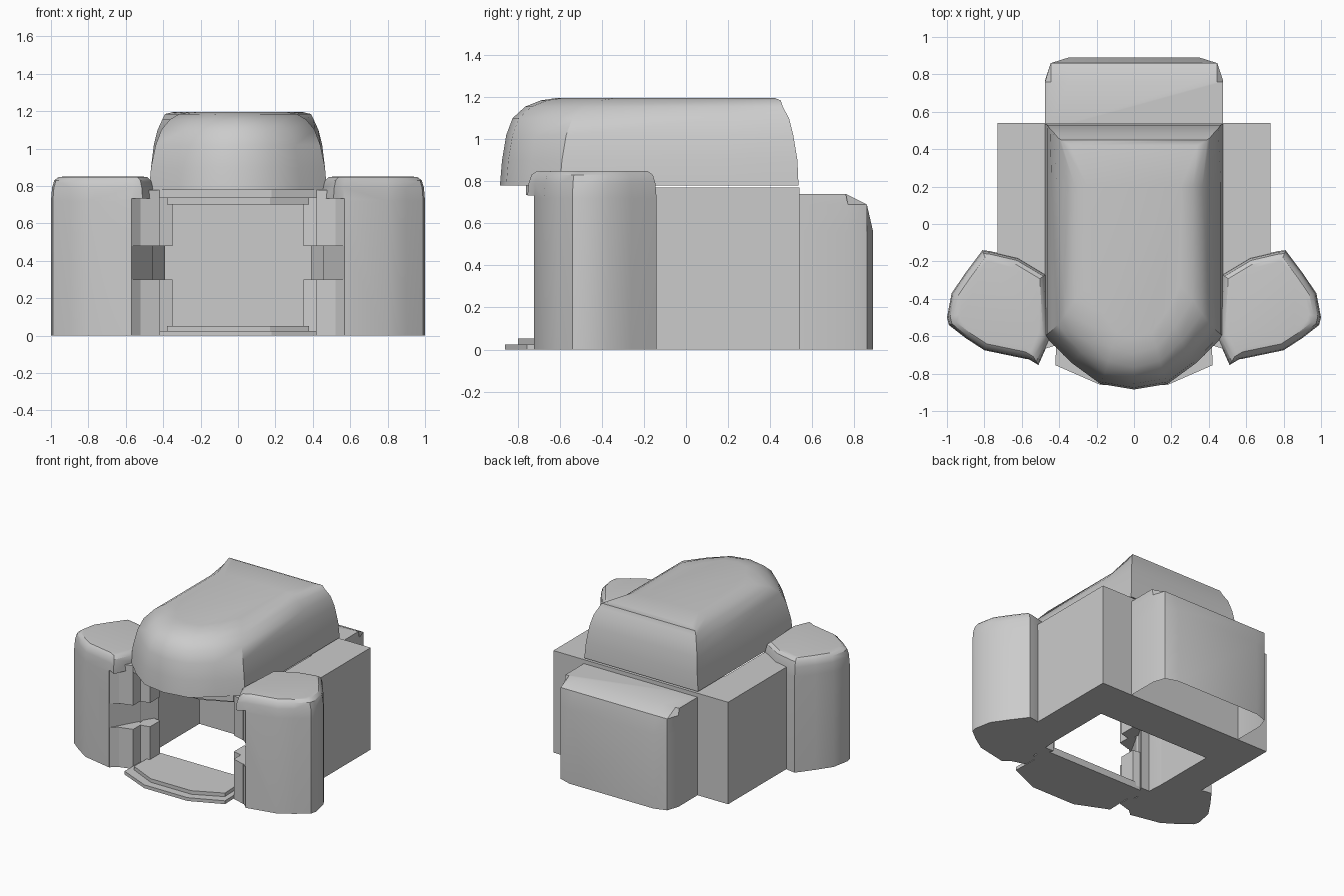
import bpy, bmesh

if "Cube" in bpy.data.objects:
    bpy.data.objects.remove(bpy.data.objects["Cube"])


def loft(name, rings, cap_bottom=True, cap_top=True, smooth=None):
    """Skin a stack of equal-length (x, y, z) rings into an object."""
    bm = bmesh.new()
    loops = [[bm.verts.new(p) for p in ring] for ring in rings]
    n = len(loops[0])
    for a, b in zip(loops, loops[1:]):
        for i in range(n):
            j = (i + 1) % n
            bm.faces.new((a[i], a[j], b[j], b[i]))
    if cap_bottom:
        bm.faces.new(loops[0][::-1])
    if cap_top:
        bm.faces.new(loops[-1])
    bmesh.ops.recalc_face_normals(bm, faces=bm.faces)
    me = bpy.data.meshes.new(name)
    bm.to_mesh(me)
    bm.free()
    ob = bpy.data.objects.new(name, me)
    bpy.context.collection.objects.link(ob)
    if smooth:
        bpy.ops.object.select_all(action='DESELECT')
        ob.select_set(True)
        bpy.context.view_layer.objects.active = ob
        bpy.ops.object.shade_smooth_by_angle(angle=smooth)
    return ob


def prism(name, outline, z0, z1):
    return loft(name, [[(x, y, z) for x, y in outline] for z in (z0, z1)])


def both_sides(half):
    """Complete a right-half outline with its mirror image."""
    return half + [(-x, y) for x, y in reversed(half)]


def mirror(ob):
    ob.modifiers.new("mirror", 'MIRROR')


def cut(ob, cutter):
    cutter.hide_render = True
    cutter.hide_viewport = True
    mod = ob.modifiers.new("cut", 'BOOLEAN')
    mod.operation = 'DIFFERENCE'
    mod.solver = 'EXACT'
    mod.object = cutter


# U-shaped walls around the open room
prism("walls", both_sides([(.47, .21), (.47, -.3), (.73, -.3), (.73, .54)]), 0, .77)

# Rear annex with rounded top edge and open underside
annex = both_sides([(.475, .5), (.475, .77), (.445, .86), (.35, .89)])
loft("rear_annex",
     [[(x, min(y, lim), z) for x, y in annex]
      for z, lim in ((0, .89), (.56, .89), (.69, .86), (.74, .76))],
     cap_bottom=False, smooth=.5)

# Domed roof: height, half width, back y, back half width, front y
roof = []
for z, w, yb, wb, yf in ((.78, .475, .535, .475, -.885),
                         (.90, .465, .53, .465, -.875),
                         (1.02, .44, .51, .45, -.855),
                         (1.10, .41, .49, .43, -.825),
                         (1.155, .365, .46, .405, -.765),
                         (1.185, .315, .45, .39, -.69),
                         (1.197, .25, .42, .34, -.61)):
    k = w / .475
    half = [(0, yf), (.18 * k, yf + .03), (.33 * k, yf + .14),
            (w, yf + .285), (w, .2), (wb, yb)]
    outline = half + [(-x, y) for x, y in reversed(half[1:])]
    roof.append([(x, y, z) for x, y in outline])
loft("roof", roof, smooth=.6)

# Front towers with cushioned tops
tower_plan = [(.51, -.755), (.56, -.725), (.80, -.675), (.90, -.61), (.99, -.54),
              (1.0, -.5), (.975, -.37), (.90, -.26), (.81, -.14), (.77, -.145),
              (.62, -.18), (.47, -.27), (.45, -.62)]
cx, cy = .71, -.43
tower = loft("tower",
             [[(cx + (x - cx) * s, cy + (y - cy) * s, z) for x, y in tower_plan]
              for z, s in ((0, 1), (.72, 1), (.79, .98), (.83, .94), (.848, .86), (.85, .78))],
             smooth=.6)

# Doorway recess and side slot cut into the towers
cut(tower, prism("doorway_cutter",
                 [(.40, -.82), (.57, -.82), (.57, -.72), (.48, -.64), (.40, -.63)], -.1, .733))
cut(tower, prism("slot_cutter", [(.30, -.86), (.57, -.86), (.57, -.72), (.385, -.39), (.30, -.39)],
                 .3, .48))
mirror(tower)

# Stepped door jambs, split by the slot
mirror(prism("jamb_core", [(.55, -.66), (.55, -.39), (.39, -.39)], 0, .77))
for z0, z1 in ((0, .3), (.48, .78)):
    mirror(prism("outer_jamb", [(.42, -.65), (.52, -.68), (.54, -.5), (.42, -.54)], z0, z1))
    mirror(prism("inner_jamb", [(.35, -.55), (.44, -.57), (.46, -.41), (.35, -.43)], z0, z1))

# Doorstep and matching lintel, two layers each
for name, zs, shift in (("doorstep", ((0, .025), (.025, .052)), 0),
                        ("lintel", ((.735, .785), (.70, .735)), .1)):
    prism(name + "_wide", both_sides([(.18, -.86 + shift), (.42, -.755 + shift), (.41, -.42)]), *zs[0])
    prism(name + "_narrow", both_sides([(.17, -.80 + shift), (.38, -.70 + shift), (.37, -.42)]), *zs[1])
